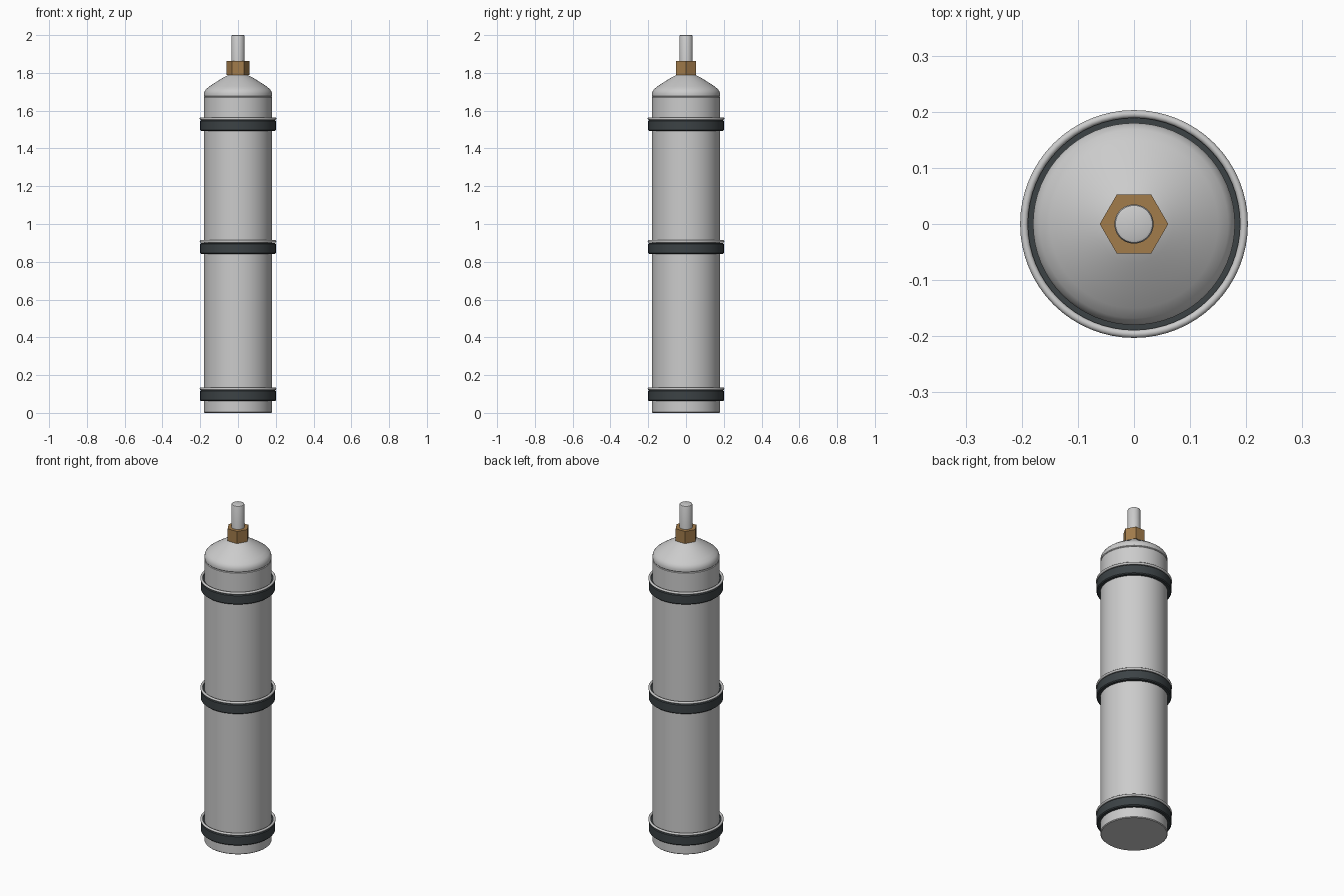
import bpy, math

if "Cube" in bpy.data.objects:
    bpy.data.objects.remove(bpy.data.objects["Cube"])

def material(name, color):
    m = bpy.data.materials.new(name)
    m.diffuse_color = color
    m.use_nodes = True
    m.node_tree.nodes["Principled BSDF"].inputs["Base Color"].default_value = m.diffuse_color
    return m

steel_dark = material("dark_rubber", (0.045, 0.055, 0.06, 1))
brass = material("brass", (0.36, 0.2, 0.07, 1))

def lathe(name, profile, segments=64, closed=False, mat=None, smooth=True):
    """Revolve (radius, z) points about z; radius 0 ends become poles."""
    verts, faces, rings = [], [], []
    for r, z in profile:
        if r == 0:
            rings.append([len(verts)] * segments)
            verts.append((0, 0, z))
        else:
            rings.append(list(range(len(verts), len(verts) + segments)))
            for i in range(segments):
                a = 2 * math.pi * i / segments
                verts.append((r * math.cos(a), r * math.sin(a), z))
    pairs = list(zip(rings, rings[1:]))
    if closed:
        pairs.append((rings[-1], rings[0]))
    for lo, hi in pairs:
        for i in range(segments):
            j = (i + 1) % segments
            quad = [lo[i], lo[j], hi[j], hi[i]]
            faces.append(tuple(dict.fromkeys(quad)))
    me = bpy.data.meshes.new(name)
    me.from_pydata(verts, [], faces)
    ob = bpy.data.objects.new(name, me)
    bpy.context.collection.objects.link(ob)
    if mat:
        me.materials.append(mat)
    if smooth:
        bpy.ops.object.select_all(action='DESELECT')
        bpy.context.view_layer.objects.active = ob
        ob.select_set(True)
        bpy.ops.object.shade_smooth_by_angle(angle=math.radians(35))
    return ob

# Cylinder body with slightly eased rims
lathe("tank_body", [(0, 0), (0.176, 0), (0.18, 0.004), (0.18, 1.67),
                    (0.176, 1.674), (0, 1.674)])

# Rounded shoulder
lathe("tank_shoulder", [(0, 1.674), (0.177, 1.674), (0.18, 1.678), (0.18, 1.69),
                        (0.177, 1.703), (0.168, 1.715), (0.15, 1.729),
                        (0.12, 1.749), (0.09, 1.768), (0.07, 1.779),
                        (0.055, 1.787), (0.04, 1.793), (0, 1.797)])

# Hexagonal brass nut and valve stem
lathe("valve_nut", [(0, 1.79), (0.061, 1.79), (0.061, 1.862), (0, 1.862)],
      segments=6, mat=brass, smooth=False)
lathe("valve_stem", [(0, 1.79), (0.035, 1.79), (0.035, 1.994), (0.033, 1.998),
                     (0.029, 2.0), (0, 2.0)], segments=48)

# Three clamp bands, each with a thin wire ring above
for label, z in (("lower", 0.062), ("middle", 0.842), ("upper", 1.492)):
    lathe(label + "_band", [(0.178, z), (0.195, z), (0.2, z + 0.005),
                            (0.2, z + 0.053), (0.195, z + 0.058), (0.178, z + 0.058)],
          closed=True, mat=steel_dark)
    ring = [(0.196 + 0.007 * math.cos(t * math.pi / 6),
             z + 0.066 + 0.007 * math.sin(t * math.pi / 6)) for t in range(12)]
    lathe(label + "_ring", ring, closed=True)
